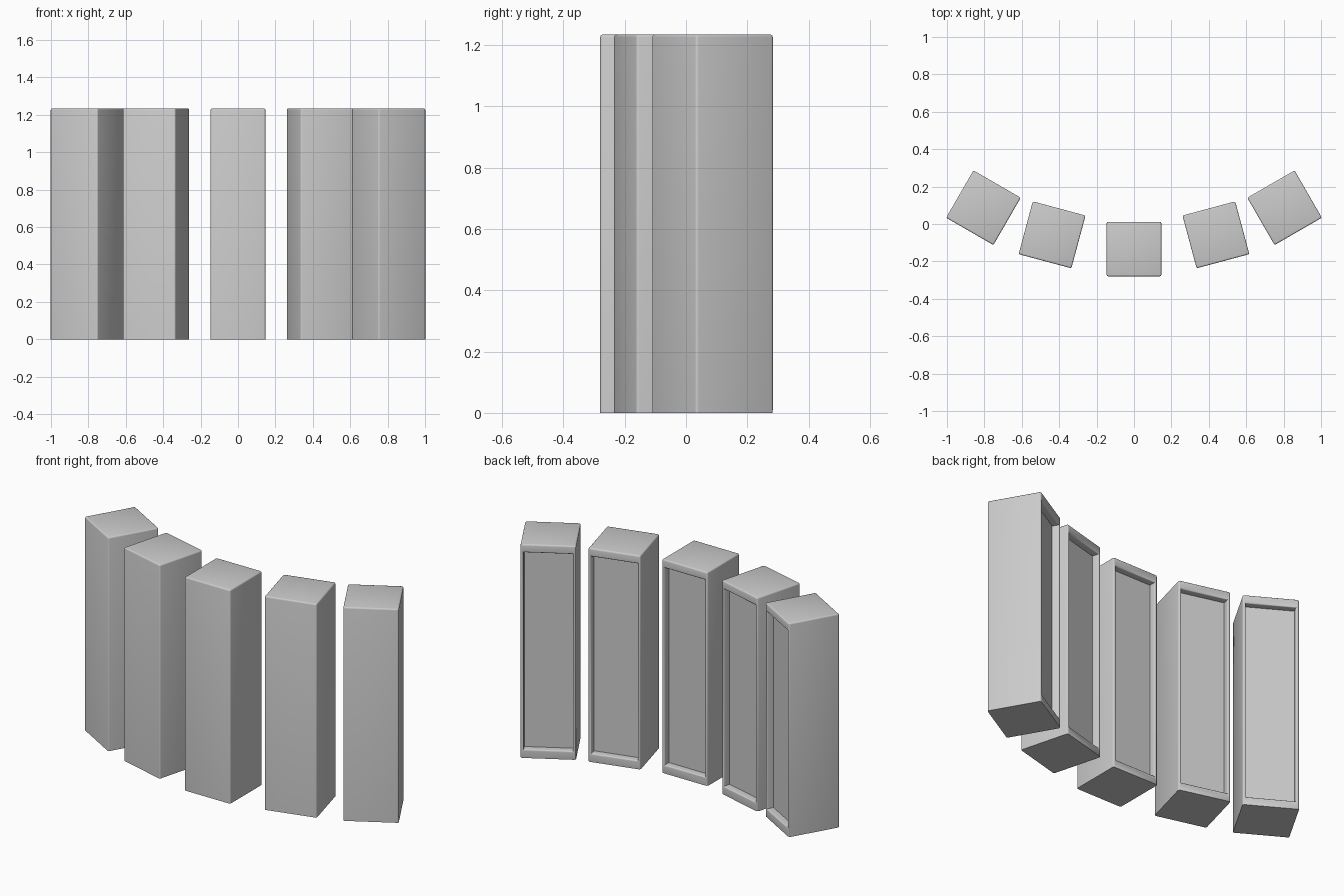
import bpy
import bmesh
from math import radians
from mathutils import Vector

cube = bpy.data.objects.get("Cube")
if cube:
    bpy.data.objects.remove(cube, do_unlink=True)

SIDE, HEIGHT = 0.292, 1.235
RIM, RAIL, DEPTH = 0.024, 0.048, 0.04

grey = bpy.data.materials.new("light grey")
grey.use_nodes = True
colour = (0.6, 0.6, 0.6, 1)
grey.diffuse_color = colour
grey.node_tree.nodes["Principled BSDF"].inputs["Base Color"].default_value = colour


def pillar_mesh():
    """Square pillar with a recessed panel in its back and softened edges."""
    bm = bmesh.new()
    bmesh.ops.create_cube(bm, size=1)
    for v in bm.verts:
        v.co = Vector((v.co.x * SIDE, v.co.y * SIDE, (v.co.z + 0.5) * HEIGHT))

    # Outer edges to soften: everything above the base
    soft = [e for e in bm.edges if max(v.co.z for v in e.verts) > 0.1]

    # Frame with wider top and bottom rails, then the sunken panel
    back = next(f for f in bm.faces if f.normal.y > 0.9)
    bmesh.ops.inset_individual(bm, faces=[back], thickness=RIM)
    for v in back.verts:
        v.co.z = HEIGHT - RAIL if v.co.z > HEIGHT / 2 else RAIL
    soft += list(back.edges)
    panel = bmesh.ops.extrude_discrete_faces(bm, faces=[back])["faces"][0]
    bmesh.ops.translate(bm, verts=panel.verts, vec=(0, -DEPTH, 0))

    soft = [e for e in soft if e.is_valid]
    bmesh.ops.bevel(bm, geom=soft, offset=0.009, segments=3, profile=0.5,
                    affect='EDGES', clamp_overlap=True)
    bmesh.ops.recalc_face_normals(bm, faces=bm.faces)
    mesh = bpy.data.meshes.new("pillar")
    bm.to_mesh(mesh)
    bm.free()
    mesh.materials.append(grey)
    return mesh


# Five pillars fanned along an arc
layout = [
    ("right_outer_pillar", -0.805, 0.087, -30),
    ("right_inner_pillar", -0.438, -0.058, -15),
    ("middle_pillar", 0, -0.134, 0),
    ("left_inner_pillar", 0.438, -0.058, 15),
    ("left_outer_pillar", 0.805, 0.087, 30),
]
for name, x, y, turn in layout:
    ob = bpy.data.objects.new(name, pillar_mesh())
    ob.location = (x, y, 0)
    ob.rotation_euler.z = radians(turn)
    bpy.context.collection.objects.link(ob)
    bpy.ops.object.select_all(action='DESELECT')
    ob.select_set(True)
    bpy.context.view_layer.objects.active = ob
    bpy.ops.object.shade_smooth_by_angle(angle=radians(35))
